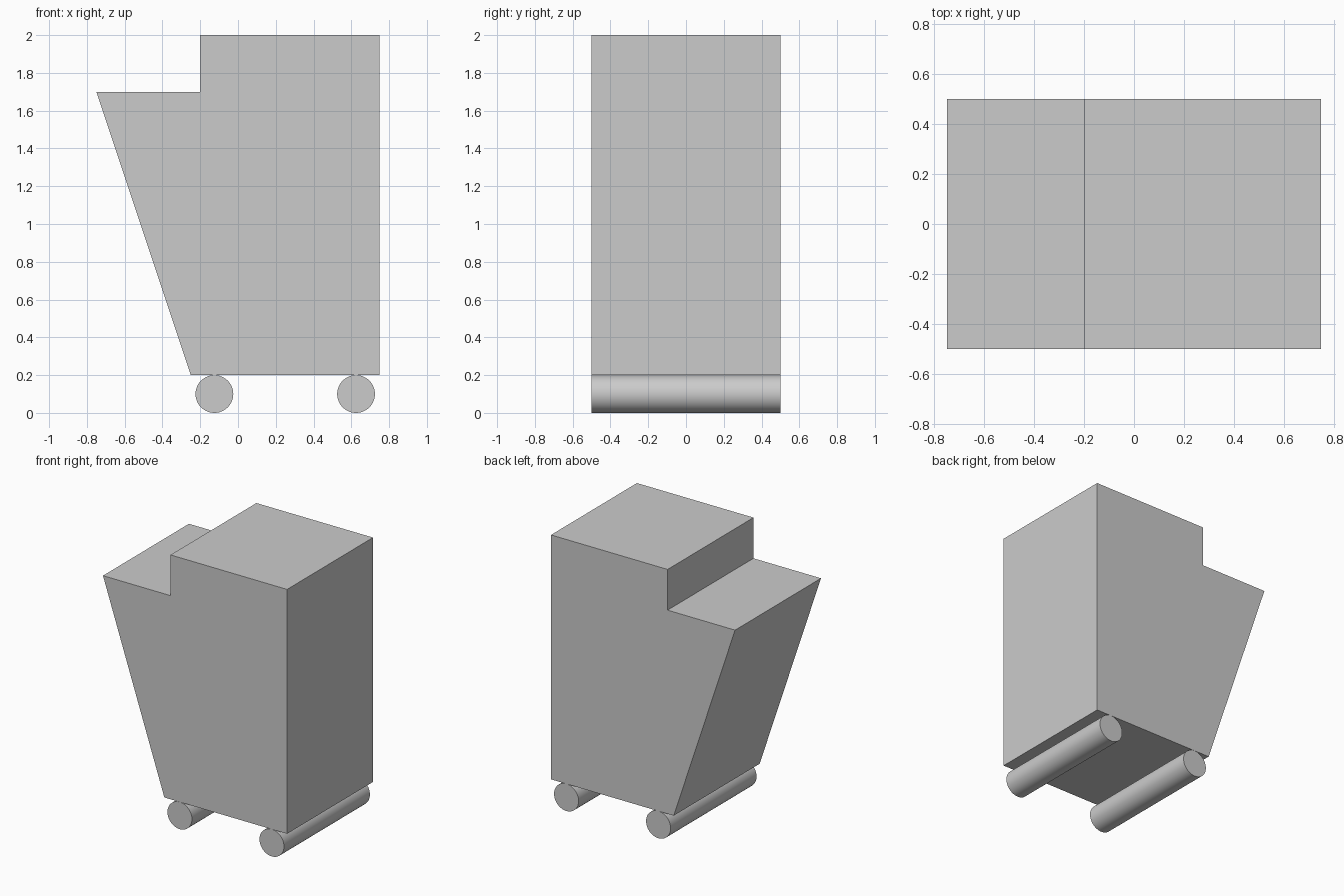
import bpy, bmesh, math

if "Cube" in bpy.data.objects:
    bpy.data.objects.remove(bpy.data.objects["Cube"])

DEPTH = 1.0     # full size along y
RADIUS = 0.1    # roller radius


def extrude_profile(name, points, depth):
    """Extrude an (x, z) outline along y, centred on y = 0."""
    bm = bmesh.new()
    face = bm.faces.new([bm.verts.new((x, -depth / 2, z)) for x, z in points])
    ext = bmesh.ops.extrude_face_region(bm, geom=[face])
    moved = [v for v in ext["geom"] if isinstance(v, bmesh.types.BMVert)]
    bmesh.ops.translate(bm, verts=moved, vec=(0, depth, 0))
    bmesh.ops.recalc_face_normals(bm, faces=bm.faces)
    mesh = bpy.data.meshes.new(name)
    bm.to_mesh(mesh)
    bm.free()
    obj = bpy.data.objects.new(name, mesh)
    bpy.context.collection.objects.link(obj)
    return obj


def roller(name, x):
    """Full-width cylinder lying along y and standing on z = 0."""
    bpy.ops.mesh.primitive_cylinder_add(
        vertices=48, radius=RADIUS, depth=DEPTH,
        location=(x, 0, RADIUS), rotation=(math.pi / 2, 0, 0))
    obj = bpy.context.object
    obj.name = name
    bpy.ops.object.shade_smooth_by_angle(angle=math.radians(30))


# Body: sloped on the left, with a step down at the top left
extrude_profile("body", [(-0.25, 0.2), (0.75, 0.2), (0.75, 2.0),
                         (-0.2, 2.0), (-0.2, 1.7), (-0.75, 1.7)], DEPTH)

# Rollers under the body
for name, x in (("left_roller", -0.125), ("right_roller", 0.625)):
    roller(name, x)
